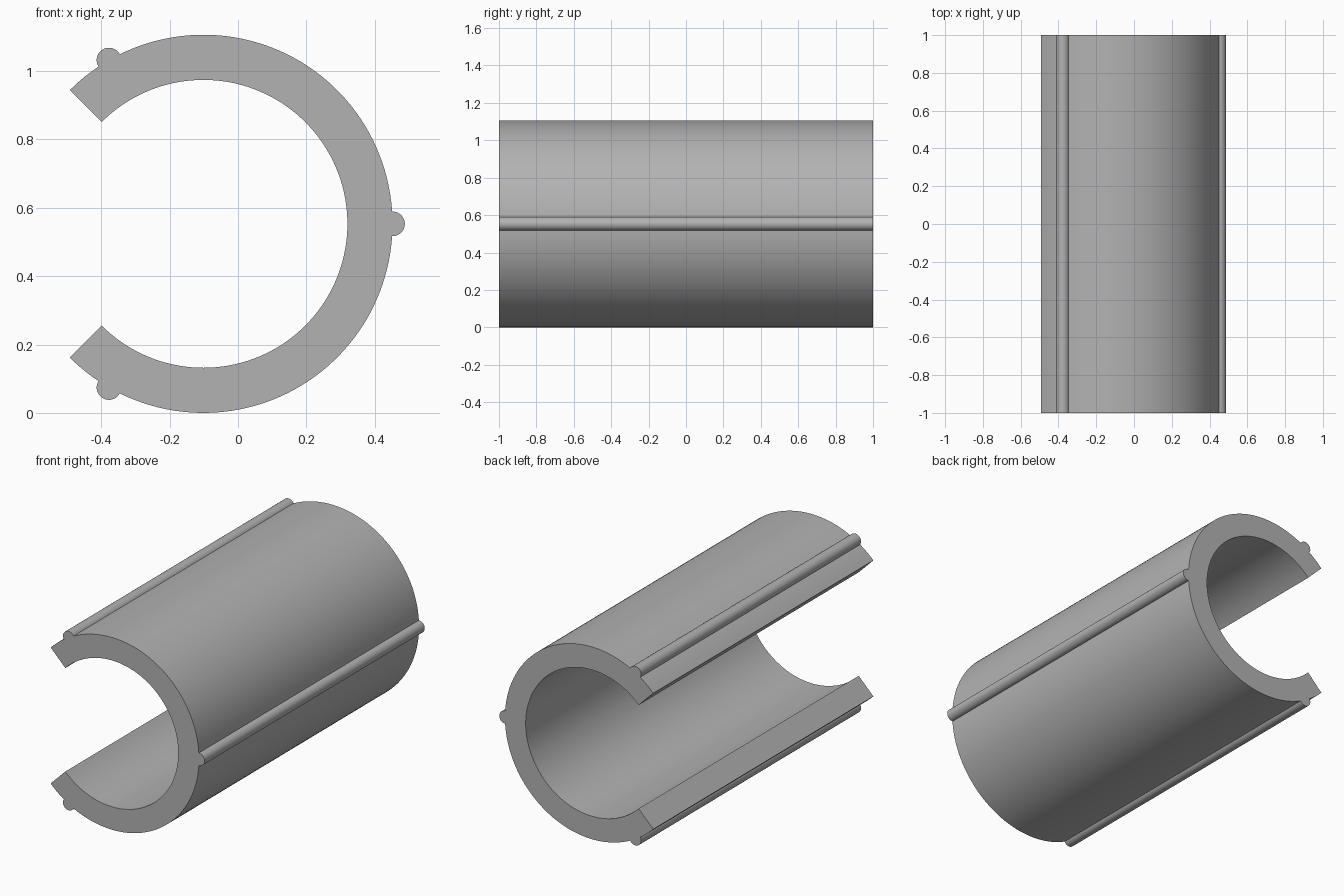
import bpy
import bmesh
from math import asin, cos, sin, radians, pi
from mathutils import Vector

cube = bpy.data.objects.get("Cube")
if cube:
    bpy.data.objects.remove(cube, do_unlink=True)

CENTRE = Vector((-0.101, 0, 0.553))
OUTER, INNER, RIB = 0.553, 0.421, 0.036
HALF_LENGTH = 1.0
GAP = radians(135)             # the shell spans -GAP to +GAP
RIBS = [radians(a) for a in (-120, 0, 120)]

grey = bpy.data.materials.new("plain grey")
grey.use_nodes = True
colour = (0.45, 0.45, 0.45, 1)
grey.diffuse_color = colour
grey.node_tree.nodes["Principled BSDF"].inputs["Base Color"].default_value = colour


def arc(centre, radius, start, end, steps):
    """Points on an arc in the XZ plane."""
    return [centre + radius * Vector((cos(t), 0, sin(t)))
            for t in (start + (end - start) * i / steps for i in range(steps + 1))]


# Outer outline: shell arcs interrupted by rounded ribs
half = 2 * asin(RIB / (2 * OUTER))
sweep = pi / 2 + half / 2
outline = []
angle = -GAP
for rib in RIBS:
    steps = max(4, round((rib - half - angle) / radians(2.5)))
    outline += arc(CENTRE, OUTER, angle, rib - half, steps)[:-1]
    rib_centre = CENTRE + OUTER * Vector((cos(rib), 0, sin(rib)))
    outline += arc(rib_centre, RIB, rib - sweep, rib + sweep, 20)[:-1]
    angle = rib + half
outline += arc(CENTRE, OUTER, angle, GAP, 4)

# Inner outline, back to the start
outline += arc(CENTRE, INNER, GAP, -GAP, 108)

# Extrude the profile along the length
bm = bmesh.new()
face = bm.faces.new([bm.verts.new(p - Vector((0, HALF_LENGTH, 0))) for p in outline])
new = bmesh.ops.extrude_face_region(bm, geom=[face], use_keep_orig=True)["geom"]
bmesh.ops.translate(bm, vec=(0, 2 * HALF_LENGTH, 0),
                    verts=[g for g in new if isinstance(g, bmesh.types.BMVert)])
bmesh.ops.recalc_face_normals(bm, faces=bm.faces)
mesh = bpy.data.meshes.new("ribbed_open_sleeve")
bm.to_mesh(mesh)
bm.free()
mesh.materials.append(grey)

sleeve = bpy.data.objects.new("ribbed_open_sleeve", mesh)
bpy.context.collection.objects.link(sleeve)
bpy.ops.object.select_all(action="DESELECT")
sleeve.select_set(True)
bpy.context.view_layer.objects.active = sleeve
bpy.ops.object.shade_smooth_by_angle(angle=radians(30))
